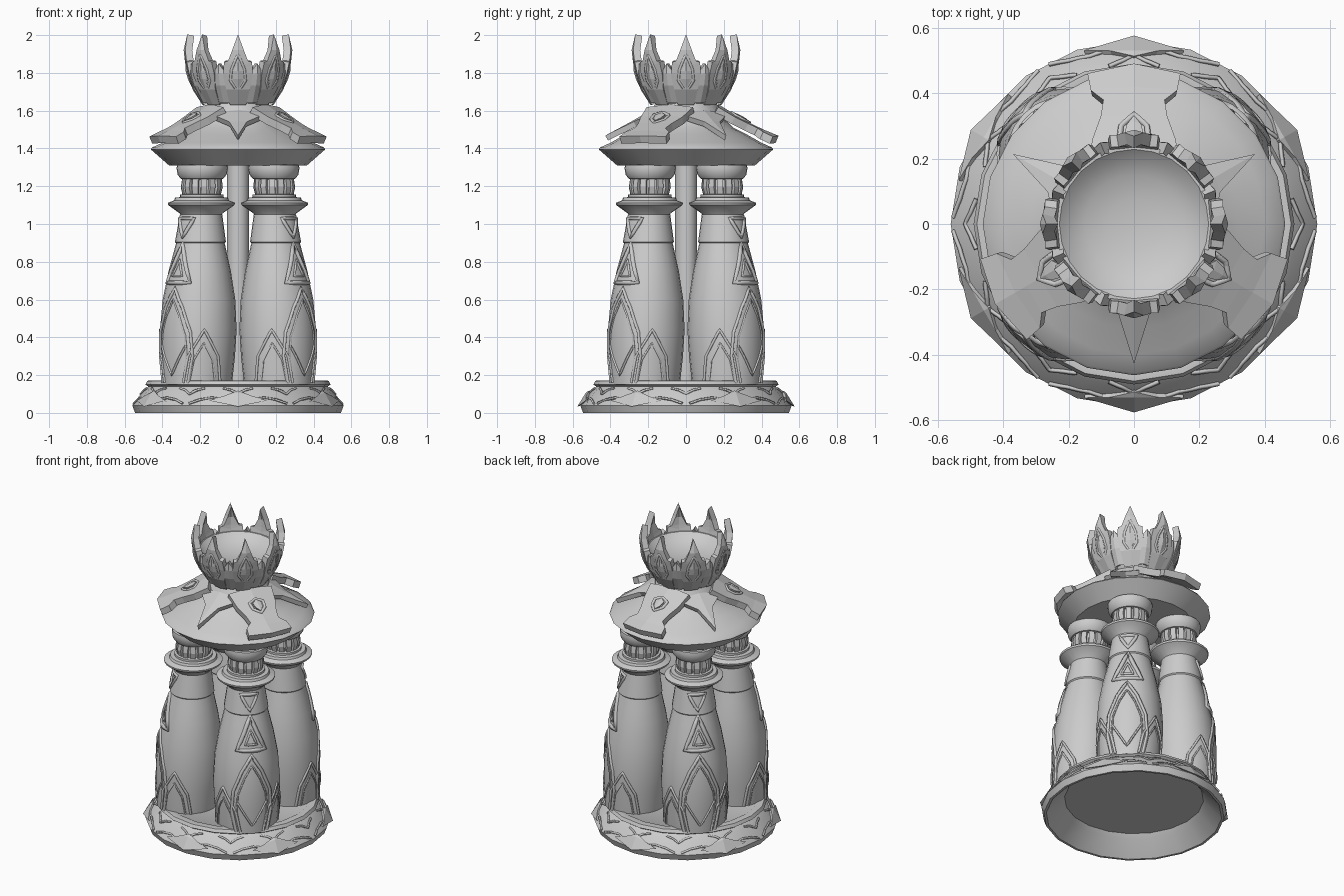
import bpy, bmesh
from math import sin, cos, radians, pi
from mathutils import Vector, Matrix

cube = bpy.data.objects.get("Cube")
if cube:
    bpy.data.objects.remove(cube)

stone = bpy.data.materials.new("grey_stone")
stone.use_nodes = True
GREY = (0.6, 0.6, 0.6, 1)
stone.diffuse_color = GREY
stone.node_tree.nodes["Principled BSDF"].inputs["Base Color"].default_value = GREY


def finish(name, mesh, place=None, smooth=True):
    mesh.materials.clear()
    mesh.materials.append(stone)
    ob = bpy.data.objects.new(name, mesh)
    bpy.context.collection.objects.link(ob)
    if place:
        mesh.transform(place)
    if smooth:
        bpy.ops.object.select_all(action='DESELECT')
        ob.select_set(True)
        bpy.context.view_layer.objects.active = ob
        bpy.ops.object.shade_smooth_by_angle(angle=radians(35))
    return ob


def lathe(name, profile, sides, place=None):
    """Spin a (radius, z) profile around z."""
    bm = bmesh.new()
    verts = [bm.verts.new((r, 0, z)) for r, z in profile]
    edges = [bm.edges.new(pair) for pair in zip(verts, verts[1:])]
    bmesh.ops.spin(bm, geom=verts + edges, axis=(0, 0, 1), cent=(0, 0, 0),
                   angle=2 * pi, steps=sides, use_merge=True)
    bmesh.ops.remove_doubles(bm, verts=bm.verts, dist=0.0005)
    bmesh.ops.recalc_face_normals(bm, faces=bm.faces)
    mesh = bpy.data.meshes.new(name)
    bm.to_mesh(mesh)
    bm.free()
    return finish(name, mesh, place)


def lookup(profile, z):
    """Radius of a profile at a height."""
    for (r0, z0), (r1, z1) in zip(profile, profile[1:]):
        if z0 <= z <= z1 and z1 > z0:
            return r0 + (r1 - r0) * (z - z0) / (z1 - z0)
    return profile[-1][0]


def plate(name, rows, surface, thick, place, ridge=0.0):
    """Solid sheet from rows of (edge v, half width, centre v)."""
    bm = bmesh.new()
    grid = []
    for v, w, mid in rows:
        centre = surface(0, mid) + Vector((ridge if w else 0, 0, 0))
        grid.append([bm.verts.new(p) for p in (surface(-w, v), centre, surface(w, v))])
    for a, b in zip(grid, grid[1:]):
        for i in range(2):
            bm.faces.new((a[i], a[i + 1], b[i + 1], b[i]))
    bmesh.ops.remove_doubles(bm, verts=bm.verts, dist=0.0005)
    bmesh.ops.recalc_face_normals(bm, faces=bm.faces)
    mesh = bpy.data.meshes.new(name)
    bm.to_mesh(mesh)
    bm.free()
    ob = finish(name, mesh, place, smooth=False)
    solid = ob.modifiers.new("thickness", 'SOLIDIFY')
    solid.thickness = thick
    solid.offset = 0
    return ob


def trim(name, path, surface, place, size=0.01, closed=False):
    """Raised moulding that follows a path of (u, v) on a surface."""
    pts = path + path[:1] if closed else path
    dense = [surface(a[0] + (b[0] - a[0]) * t / 4, a[1] + (b[1] - a[1]) * t / 4)
             for a, b in zip(pts, pts[1:]) for t in range(4)]
    if not closed:
        dense.append(surface(*pts[-1]))
    curve = bpy.data.curves.new(name, 'CURVE')
    curve.dimensions = '3D'
    curve.bevel_depth = size
    curve.bevel_resolution = 0
    curve.use_fill_caps = True
    spline = curve.splines.new('POLY')
    spline.points.add(len(dense) - 1)
    for point, co in zip(spline.points, dense):
        point.co = (*co, 1)
    spline.use_cyclic_u = closed
    tmp = bpy.data.objects.new(name + "_path", curve)
    mesh = bpy.data.meshes.new_from_object(tmp)
    bpy.data.objects.remove(tmp)
    return finish(name, mesh, place, smooth=False)


def mirror(half):
    """Complete a half path that ends on the centre line."""
    return half + [(-u, v) for u, v in reversed(half[:-1])]


def wrap(profile):
    """Surface taking (degrees, z) onto a lathed profile."""
    def surface(u, z):
        r = lookup(profile, z)
        return Vector((r * cos(radians(u)), r * sin(radians(u)), z))
    return surface


def turn(deg):
    return Matrix.Rotation(radians(deg), 4, 'Z')


# Hollow base ring with floor
slope = [(0.56, 0.04), (0.5, 0.12), (0.475, 0.14)]
lathe("base", [(0, 0.115), (0.42, 0.115), (0.44, 0.09), (0.53, 0), (0.545, 0)] + slope +
      [(0.49, 0.15), (0.48, 0.17), (0.44, 0.172), (0.43, 0.166), (0, 0.166)], 20)
on_base = wrap(slope)
for k in range(12):
    trim("base_chevron", mirror([(9, 0.13), (4, 0.12), (0, 0.1)]), on_base, turn(30 * k), 0.007)
    trim("base_arch", mirror([(13, 0.05), (7, 0.07), (0, 0.08)]), on_base, turn(30 * k + 15), 0.007)
for k in range(6):
    plate("base_leaf", [(0.05, 0, 0.05), (0.06, 0.15, 0.04), (0.085, 0.07, 0.1), (0.11, 0, 0.11)],
          lambda u, z: Vector((lookup(slope, z) - u * u, u, z)), 0.02, turn(60 * k + 30), 0.008)

# Four pillars on the diagonals, leaning slightly inward
body = [(0.185, 0.15), (0.198, 0.3), (0.203, 0.44), (0.192, 0.6), (0.165, 0.75), (0.143, 0.84), (0.126, 0.91)]
collar = [(0.126, 0.895), (0.135, 0.905), (0.128, 0.95), (0.112, 1.05)]
capital = [(0.105, 1.04), (0.112, 1.055), (0.175, 1.1), (0.178, 1.112), (0.145, 1.125), (0.14, 1.14),
           (0.115, 1.142), (0.115, 1.155), (0.09, 1.16), (0.09, 1.235), (0.113, 1.24), (0.13, 1.262),
           (0.136, 1.295), (0.134, 1.312), (0.12, 1.315)]
neck = [(0.092, 1.155), (0.102, 1.195), (0.096, 1.24)]
on_body, on_collar = wrap(body), wrap(collar)
lean = Matrix.Identity(4)
lean[0][2] = -0.035
for k in range(4):
    spot = turn(45 + 90 * k) @ Matrix.Translation((0.313, 0, 0)) @ lean
    lathe("pillar_body", body, 24, spot)
    lathe("pillar_collar", collar, 24, spot)
    lathe("pillar_capital", capital, 24, spot)
    for j in range(14):
        plate("neck_flute", [(z, 0.016, z) for r, z in neck],
              lambda u, z: Vector((lookup(neck, z), u, z)), 0.016, spot @ turn(j * 360 / 14))
    # Leaf and arch tracery on the outward face
    trim("leaf_tracery", mirror([(30, 0.16), (37, 0.3), (33, 0.43), (18, 0.56), (0, 0.66)]), on_body, spot, 0.011)
    trim("leaf_inner_tracery", mirror([(22, 0.16), (28, 0.3), (25, 0.41), (13, 0.52), (0, 0.6)]), on_body, spot, 0.006)
    trim("leaf_chevron", mirror([(27, 0.36), (12, 0.27), (0, 0.2)]), on_body, spot, 0.007)
    for side in (-1, 1):
        arch = spot @ turn(side * 54)
        trim("side_arch", mirror([(32, 0.16), (24, 0.3), (10, 0.38), (0, 0.44)]), on_body, arch, 0.009)
        trim("side_inner_arch", mirror([(22, 0.16), (15, 0.28), (0, 0.37)]), on_body, arch, 0.006)
    trim("triangle_frame", [(-29, 0.69), (29, 0.69), (0, 0.9)], on_body, spot, 0.015, True)
    trim("triangle_inset", [(-12, 0.725), (12, 0.725), (0, 0.81)], on_body, spot, 0.008, True)
    trim("collar_triangle", [(-27, 1.03), (27, 1.03), (0, 0.93)], on_collar, spot, 0.012, True)

# Central shaft
lathe("centre_shaft", [(0.058, 0.15), (0.058, 1.34)], 16)

# Canopy disc and dome
lathe("canopy", [(0, 1.31), (0.365, 1.31), (0.462, 1.395), (0.455, 1.405), (0.4, 1.43), (0.32, 1.475),
                 (0.25, 1.51), (0.21, 1.55), (0.185, 1.6), (0.155, 1.65), (0, 1.65)], 20)


def on_roof(u, r):
    """Height of the overlapping roof plates."""
    z = 1.61 - 0.66 * (r - 0.17) + 0.45 * (r - 0.17) ** 2
    return Vector((r, u, z - 0.8 * u * u))


for k in range(3):
    spot = turn(90 + 120 * k)
    # Flared petal with a framed gem
    plate("roof_petal", [(0.16, 0.14, 0.16), (0.25, 0.125, 0.25), (0.32, 0.1, 0.32), (0.37, 0.092, 0.37),
                         (0.4, 0.13, 0.41), (0.452, 0.14, 0.482)], on_roof, 0.042, spot)
    lift = spot @ Matrix.Translation((0, 0, 0.022))
    trim("gem_frame", [(0, 0.24), (-0.045, 0.26), (-0.04, 0.3), (0, 0.335), (0.04, 0.3), (0.045, 0.26)],
         on_roof, lift, 0.011, True)
    plate("roof_gem", [(0.25, 0, 0.25), (0.27, 0.028, 0.27), (0.3, 0.02, 0.3), (0.325, 0, 0.325)],
          on_roof, 0.02, lift, 0.008)
    # Pointed ray between petals
    plate("roof_ray", [(0.17, 0.15, 0.17), (0.22, 0.1, 0.22), (0.27, 0.045, 0.27), (0.42, 0, 0.42)],
          on_roof, 0.03, turn(30 + 120 * k) @ Matrix.Translation((0, 0, -0.018)), 0.01)

# Crown bowl
cup = [(0.155, 1.63), (0.182, 1.66), (0.215, 1.72), (0.24, 1.8), (0.255, 1.87), (0.262, 1.93), (0.25, 2.0)]
lathe("crown_bowl", [(0, 1.64), (0.155, 1.63), (0.178, 1.66), (0.21, 1.72), (0.235, 1.8), (0.242, 1.83),
                     (0.228, 1.83), (0.2, 1.805), (0.15, 1.78), (0.08, 1.765), (0, 1.76)], 24)


def on_cup(u, z):
    return Vector((lookup(cup, z), u, z))


for k in range(8):
    spot = turn(45 * k)
    # Tall flame point with a gem
    plate("crown_point", [(1.64, 0.04, 1.64), (1.72, 0.06, 1.72), (1.8, 0.078, 1.79), (1.86, 0.072, 1.84),
                          (1.865, 0.05, 1.87), (1.92, 0.026, 1.92), (2.0, 0, 2.0)], on_cup, 0.038, spot, 0.008)
    face = spot @ Matrix.Translation((0.02, 0, 0))
    trim("crown_gem_frame", [(0, 1.7), (0.04, 1.76), (0.034, 1.82), (0, 1.9), (-0.034, 1.82), (-0.04, 1.76)],
         on_cup, face, 0.009, True)
    plate("crown_gem", [(1.72, 0, 1.72), (1.77, 0.026, 1.77), (1.81, 0.022, 1.81), (1.86, 0, 1.86)],
          on_cup, 0.014, face, 0.008)
    # Short barb between points
    plate("crown_barb", [(1.65, 0.03, 1.65), (1.74, 0.05, 1.74), (1.79, 0.04, 1.8), (1.85, 0, 1.85)],
          on_cup, 0.036, turn(45 * k + 22.5), 0.012)
